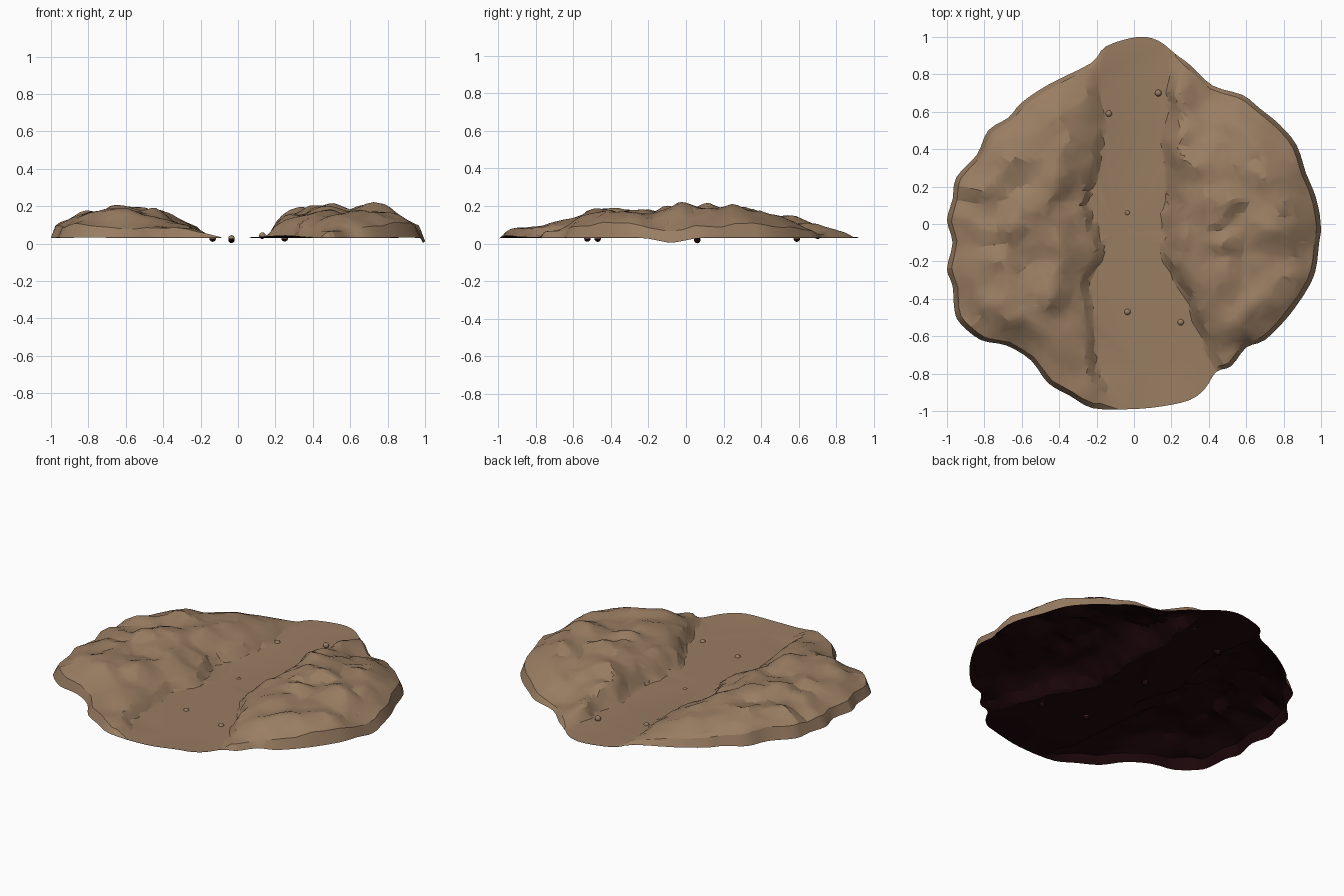
import bpy, bmesh, math
from mathutils import Vector, noise
from mathutils.geometry import interpolate_bezier

if "Cube" in bpy.data.objects:
    bpy.data.objects.remove(bpy.data.objects["Cube"], do_unlink=True)


def material(name, color):
    mat = bpy.data.materials.new(name)
    mat.use_nodes = True
    mat.diffuse_color = (*color, 1)
    mat.node_tree.nodes["Principled BSDF"].inputs["Base Color"].default_value = (*color, 1)
    return mat


earth = material("brown earth", (0.32, 0.205, 0.122))
shadow = material("dark underside", (0.012, 0.002, 0.003))

FLOOR = 0.032
SPLITS = 3
RINGS = 32

# Plan outline, counterclockwise from the left side
outline = [
    (1, 0), (.97, .15), (.92, .27), (.87, .42), (.78, .53), (.67, .62), (.58, .69),
    (.42, .74), (.3, .85), (.22, .91), (.13, .98), (.02, 1), (-.15, .95), (-.23, .86),
    (-.45, .75), (-.6, .65), (-.67, .57), (-.78, .5), (-.84, .37), (-.95, .25),
    (-.97, .13), (-1, .02), (-.97, -.1), (-1, -.24), (-.97, -.33), (-.96, -.46),
    (-.93, -.53), (-.82, -.62), (-.68, -.65), (-.55, -.73), (-.46, -.85), (-.34, -.92),
    (-.22, -.985), (-.02, -.99), (.15, -.975), (.3, -.94), (.38, -.88), (.44, -.79),
    (.52, -.76), (.6, -.66), (.7, -.62), (.82, -.5), (.92, -.36), (.97, -.25), (.99, -.1)]

# Ridge height across the width and along the depth
across = [(-1, .14), (-.85, .18), (-.74, .175), (-.6, .21), (-.45, .19), (-.35, .17),
          (-.28, .145), (-.2, .12), (-.1, .08), (.1, .08), (.2, .15), (.28, .19),
          (.45, .215), (.55, .2), (.75, .21), (.85, .19), (1, .14)]
along = [(-1, .13), (-.9, .14), (-.7, .135), (-.55, .17), (-.45, .2), (-.15, .18),
         (0, .21), (.3, .2), (.4, .175), (.6, .15), (.75, .125), (.85, .11), (1, .06)]

# Valley sides: x position for each y
right_bank = [(-1, -.1), (-.9, -.13), (-.8, -.19), (-.5, -.21), (-.3, -.23), (-.2, -.17),
              (-.1, -.16), (0, -.2), (.1, -.24), (.2, -.21), (.35, -.16), (.5, -.15),
              (.7, -.18), (1, -.16)]
left_bank = [(-1, .6), (-.75, .42), (-.5, .3), (-.35, .24), (-.2, .14), (-.1, .13),
             (.1, .17), (.45, .14), (.6, .19), (.7, .15), (.85, .18), (1, .25)]


def interpolate(table, v):
    for (a, fa), (b, fb) in zip(table, table[1:]):
        if v <= b:
            return fa + (fb - fa) * max(0, v - a) / (b - a)
    return table[-1][1]


def smooth(v):
    v = min(1, max(0, v))
    return v * v * (3 - 2 * v)


def bump(x, y, cx, cy, radius):
    return math.exp(-((x - cx) ** 2 + (y - cy) ** 2) / radius ** 2)


def height(x, y, rim):
    """Rocky hills on both sides of a flat valley."""
    wobble = 0.03 * noise.noise(Vector((x * 9, y * 9, 2)))
    if x > 0:
        # Steep at the back, stepping up gently towards the front
        inside = x - interpolate(left_bank, y) + wobble
        reach = 0.14 + 0.16 * smooth(-y / 0.3)
        bank = 0.45 * smooth(inside / 0.07) + 0.55 * smooth(inside / reach)
    else:
        inside = interpolate(right_bank, y) - x + wobble / 2
        bank = 0.6 * smooth(inside / 0.06) + 0.4 * smooth((inside - 0.05) / 0.2)
    top = min(interpolate(across, x), interpolate(along, y)) - FLOOR
    edge = 0.6 * smooth(rim / 0.03) + 0.4 * smooth(rim / 0.2)
    rough = noise.noise(Vector((x * 5, y * 7, 0))) + 0.5 * noise.noise(Vector((x * 11, y * 13, 5)))
    ridges = noise.voronoi(Vector((x * 5, y * 6, 0)))[0][0]
    relief = 1.03 + 0.22 * rough - 0.28 * ridges
    saddle = 1 - 0.75 * bump(x, y, 0.4, 0.67, 0.12)
    z = FLOOR + top * bank * edge * relief * saddle
    # Raised front lip and sagging left edge
    z += 0.012 * bump(x, y, 0.25, -0.97, 0.13)
    z -= 0.026 * bump(x, y, 1, -0.08, 0.09)
    return max(z, 0.005)


def finish(name, bm):
    mesh = bpy.data.meshes.new(name)
    bm.to_mesh(mesh)
    bm.free()
    mesh.materials.append(earth)
    mesh.materials.append(shadow)
    obj = bpy.data.objects.new(name, mesh)
    bpy.context.collection.objects.link(obj)
    bpy.ops.object.select_all(action="DESELECT")
    bpy.context.view_layer.objects.active = obj
    obj.select_set(True)
    return obj


# Terrain: concentric rings of the rounded outline lifted by the height rule
corners = [Vector(p) for p in outline]
border = []
for i, p in enumerate(corners):
    q, after = (corners[(i + k) % len(corners)] for k in (1, 2))
    handles = p + (q - corners[i - 1]) / 6, q - (after - p) / 6
    border += interpolate_bezier(p, *handles, q, SPLITS + 1)[:-1]

bm = bmesh.new()
rings = []
for r in range(1, RINGS + 1):
    t = (r / RINGS) ** 0.8
    ring = []
    for p in border:
        x, y = p.xy * t
        ring.append(bm.verts.new((x, y, height(x, y, (1 - t) * p.length))))
    rings.append(ring)
count = len(border)
centre = bm.verts.new((0, 0, FLOOR))
for i in range(count):
    j = (i + 1) % count
    bm.faces.new((centre, rings[0][i], rings[0][j]))
    for a, b in zip(rings, rings[1:]):
        bm.faces.new((a[i], b[i], b[j], a[j]))
terrain = finish("valley_terrain", bm)

# Irregular facets, then a thin dark lining below
facets = terrain.modifiers.new("Facets", "DECIMATE")
facets.ratio = 0.3
bpy.ops.object.modifier_apply(modifier=facets.name)
bpy.ops.object.shade_smooth_by_angle(angle=math.radians(22))
lining = terrain.modifiers.new("Lining", "SOLIDIFY")
lining.thickness = 0.003
lining.offset = -1
lining.material_offset = 1
lining.use_rim = False

# Small round stones half sunk into the valley floor
stones = [(.13, .7, .042), (-.135, .59, .027), (.25, -.525, .028),
          (-.035, -.47, .027), (-.035, .06, .02)]
for n, place in enumerate(stones):
    bm = bmesh.new()
    bmesh.ops.create_icosphere(bm, subdivisions=2, radius=0.018)
    for face in bm.faces:
        face.material_index = int(face.calc_center_median().z + place[2] < FLOOR - 0.003)
    stone = finish(f"stone_{n + 1}", bm)
    stone.location = place
    bpy.ops.object.shade_smooth_by_angle(angle=math.radians(40))
